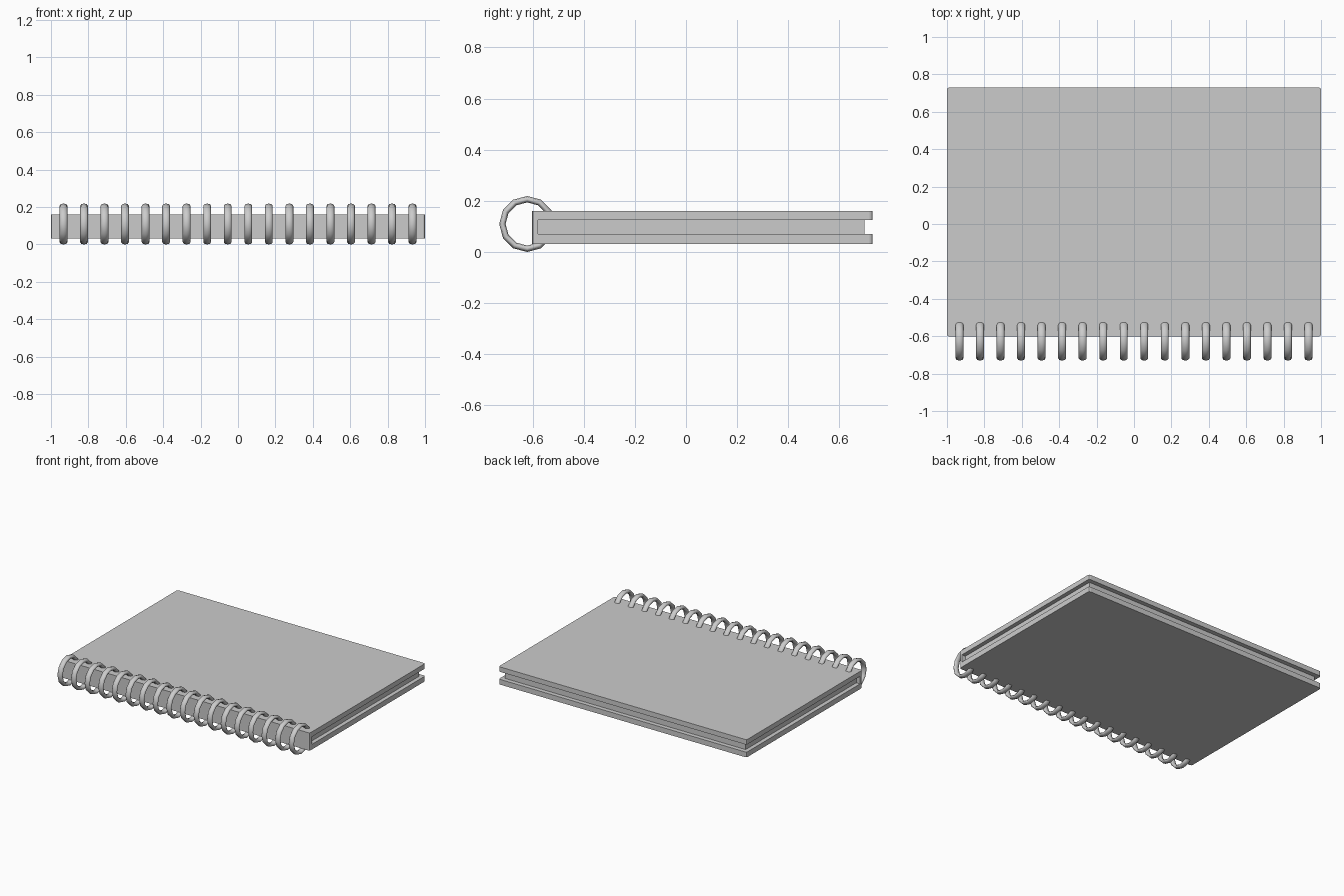
import bpy, bmesh, math
from mathutils import Matrix, Vector

if "Cube" in bpy.data.objects:
    bpy.data.objects.remove(bpy.data.objects["Cube"])


def finish(name, bm):
    bmesh.ops.recalc_face_normals(bm, faces=bm.faces)
    mesh = bpy.data.meshes.new(name)
    bm.to_mesh(mesh)
    bm.free()
    obj = bpy.data.objects.new(name, mesh)
    bpy.context.collection.objects.link(obj)
    return obj


# Cover: C-shaped profile (y, z) swept along x, upright corners softened
BACK, SPINE = 0.73, -0.602
profile = [(SPINE, 0.032), (BACK, 0.032), (BACK, 0.07), (-0.578, 0.07),
           (-0.578, 0.125), (BACK, 0.125), (BACK, 0.161), (SPINE, 0.161)]
bm = bmesh.new()
face = bm.faces.new([bm.verts.new((-1, y, z)) for y, z in profile])
ext = bmesh.ops.extrude_face_region(bm, geom=[face], use_keep_orig=True)
bmesh.ops.translate(bm, vec=(2, 0, 0),
                    verts=[g for g in ext["geom"] if isinstance(g, bmesh.types.BMVert)])
corners = []
for e in bm.edges:
    a, b = (v.co for v in e.verts)
    upright = abs(a.x - b.x) < 1e-5 and abs(a.y - b.y) < 1e-5
    if upright and min(abs(a.y - BACK), abs(a.y - SPINE)) < 1e-4:
        corners.append(e)
bmesh.ops.bevel(bm, geom=corners, offset=0.012, offset_type='OFFSET',
                segments=2, profile=0.5, affect='EDGES')
finish("cover", bm)

# Page block, inset from the cover on the open sides
bm = bmesh.new()
y0, y1, z0, z1 = -0.578, 0.698, 0.07, 0.125
bmesh.ops.create_cube(bm, size=1, matrix=Matrix.Translation((0, (y0 + y1) / 2, (z0 + z1) / 2))
                      @ Matrix.Diagonal((1.94, y1 - y0, z1 - z0, 1)))
finish("pages", bm)


# Binding rings: 12-sided hoops with a flattened wire section
def ring(name, x):
    bm = bmesh.new()
    major, minor = 12, 8
    rows = []
    for i in range(major):
        a = math.tau * i / major
        row = []
        for j in range(minor):
            b = math.tau * j / minor
            r = 0.097 + 0.0125 * math.cos(b)
            row.append(bm.verts.new((x + 0.021 * math.sin(b),
                                     -0.621 + r * math.cos(a), 0.1095 + r * math.sin(a))))
        rows.append(row)
    for i in range(major):
        p, q = rows[i], rows[(i + 1) % major]
        for j in range(minor):
            k = (j + 1) % minor
            bm.faces.new((p[j], q[j], q[k], p[k])).smooth = True
    return finish(name, bm)


COUNT, END = 18, 0.933
for n in range(COUNT):
    ring(f"binding_ring_{n + 1}", -END + 2 * END * n / (COUNT - 1))
